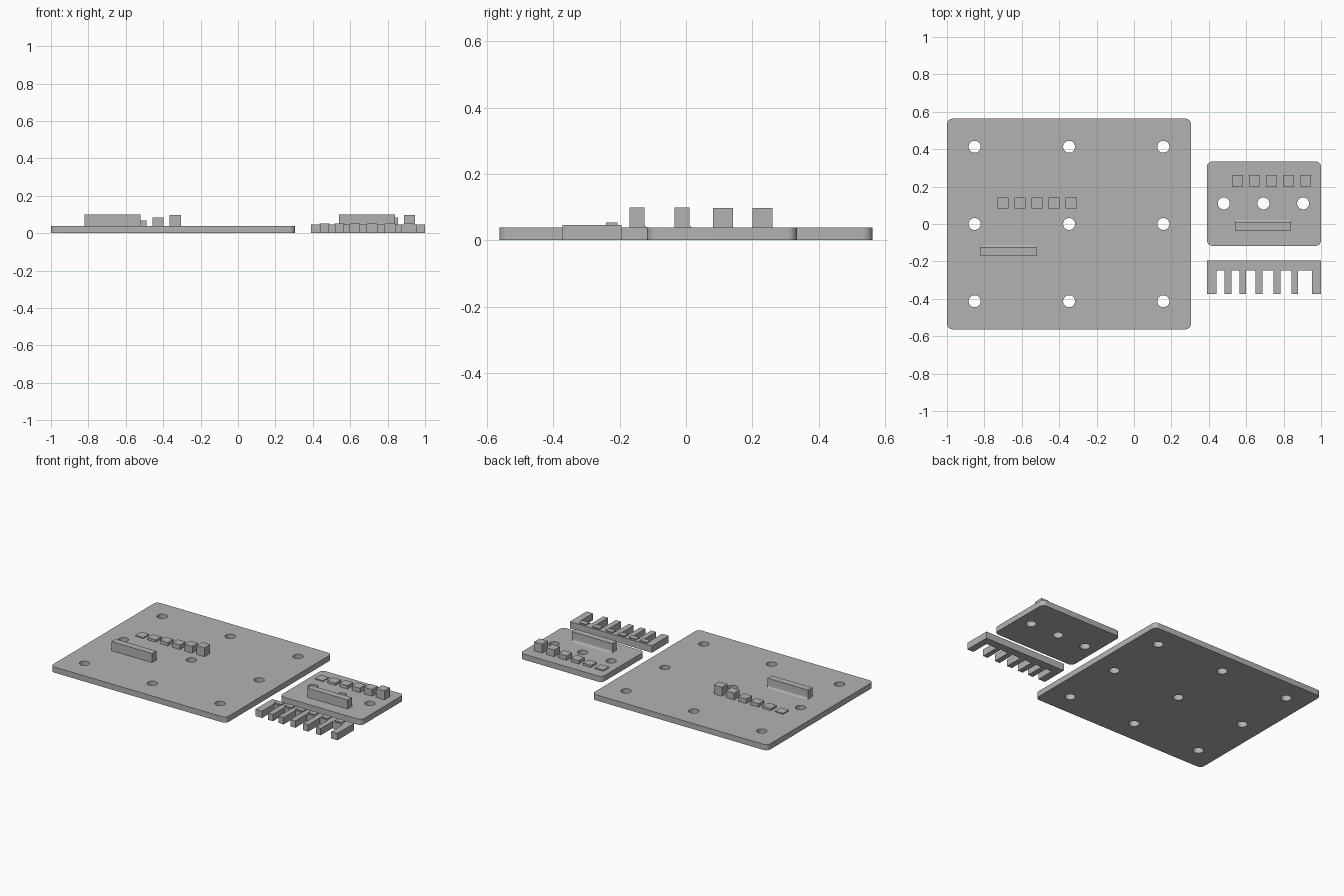
import bpy, bmesh, math

cube = bpy.data.objects.get("Cube")
if cube:
    bpy.data.objects.remove(cube, do_unlink=True)

PLATE_H = 0.038
GREY = (0.45, 0.45, 0.45, 1)
grey = bpy.data.materials.new("plain grey")
grey.use_nodes = True
grey.diffuse_color = GREY
grey.node_tree.nodes["Principled BSDF"].inputs["Base Color"].default_value = GREY


def prism(name, outline, z0, z1, axis="z"):
    """Extrude a 2D outline upward, or along x when the outline is in (y, z)."""
    def place(a, b, h):
        return (a, b, h) if axis == "z" else (h, a, b)
    bm = bmesh.new()
    face = bm.faces.new([bm.verts.new(place(a, b, z0)) for a, b in outline])
    top = bmesh.ops.extrude_face_region(bm, geom=[face])["geom"]
    move = place(0, 0, z1 - z0)
    bmesh.ops.translate(bm, vec=move, verts=[v for v in top if isinstance(v, bmesh.types.BMVert)])
    bmesh.ops.recalc_face_normals(bm, faces=bm.faces)
    mesh = bpy.data.meshes.new(name)
    bm.to_mesh(mesh)
    bm.free()
    mesh.materials.append(grey)
    obj = bpy.data.objects.new(name, mesh)
    bpy.context.collection.objects.link(obj)
    return obj


def rect(x0, x1, y0, y1):
    return [(x0, y0), (x1, y0), (x1, y1), (x0, y1)]


def arc(cx, cy, r, start, end, steps):
    angles = [math.radians(start + (end - start) * i / steps) for i in range(steps + 1)]
    return [(cx + r * math.cos(a), cy + r * math.sin(a)) for a in angles]


def drilled_plate(name, x0, x1, y0, y1, holes, radius=0.03):
    """Rounded plate with round through holes."""
    outline = []
    corners = [(x1 - radius, y1 - radius), (x0 + radius, y1 - radius),
               (x0 + radius, y0 + radius), (x1 - radius, y0 + radius)]
    for i, (cx, cy) in enumerate(corners):
        outline += arc(cx, cy, radius, 90 * i, 90 * i + 90, 8)
    plate = prism(name, outline, 0, PLATE_H)
    for hx, hy in holes:
        cutter = prism("hole_cutter", arc(hx, hy, 0.032, 0, 360, 32)[:-1], -0.1, 0.2)
        cutter.hide_render = True
        mod = plate.modifiers.new("hole", "BOOLEAN")
        mod.operation = "DIFFERENCE"
        mod.solver = "EXACT"
        mod.object = cutter
        bpy.context.view_layer.objects.active = plate
        bpy.ops.object.modifier_apply(modifier=mod.name)
        bpy.data.objects.remove(cutter, do_unlink=True)
    smooth(plate)


def smooth(obj):
    bpy.ops.object.select_all(action="DESELECT")
    obj.select_set(True)
    bpy.context.view_layer.objects.active = obj
    bpy.ops.object.shade_smooth_by_angle(angle=math.radians(30))


def step_blocks(prefix, first_x, y):
    """Row of six square blocks rising toward the left side."""
    for i, height in enumerate([0.0075, 0.015, 0.0225, 0.03, 0.045, 0.06]):
        x = first_x + i * 0.091
        prism(f"{prefix}_step_block_{i + 1}", rect(x - 0.03, x + 0.03, y - 0.03, y + 0.03),
              PLATE_H - 0.004, PLATE_H + height)


def rib(name, x0, x1, y0, y1):
    """Upright wall with a small fillet along its back foot."""
    r, base = 0.012, PLATE_H - 0.004
    fillet = arc(y1 + r, PLATE_H + r, r, 270, 180, 6)
    outline = [(y0, base), (y1 + r, base)] + fillet + [(y1, 0.099), (y0, 0.099)]
    smooth(prism(name, outline, x0, x1, axis="x"))


# Large plate with its nine holes, blocks and rib
large_holes = [(x, y) for x in (-0.852, -0.347, 0.157) for y in (-0.413, 0, 0.413)]
drilled_plate("large_plate", -1.0, 0.305, -0.563, 0.563, large_holes)
step_blocks("large_plate", -0.791, 0.112)
rib("large_plate_rib", -0.82, -0.52, -0.17, -0.125)

# Small plate with its three holes, blocks and rib
drilled_plate("small_plate", 0.39, 1.0, -0.117, 0.335, [(x, 0.11) for x in (0.48, 0.692, 0.904)])
step_blocks("small_plate", 0.462, 0.231)
rib("small_plate_rib", 0.54, 0.84, -0.035, 0.01)

# Comb gauge: one outline with slots that widen toward the left side
slots = [(0.44, 0.484), (0.521, 0.564), (0.6, 0.65), (0.687, 0.746), (0.783, 0.842), (0.876, 0.953)]
front, slot_end, back = -0.373, -0.248, -0.194
outline = [(1.0, back), (0.39, back), (0.39, front)]
for x0, x1 in slots:
    outline += [(x0, front), (x0, slot_end), (x1, slot_end), (x1, front)]
outline.append((1.0, front))
prism("comb_gauge", outline, 0, 0.046)

# Low raised tags behind the slots
for i, (x0, x1) in enumerate(slots):
    x = (x0 + x1) / 2
    prism(f"slot_tag_{i + 1}", rect(x - 0.027, x + 0.027, -0.241, -0.206), 0.044, 0.053)
